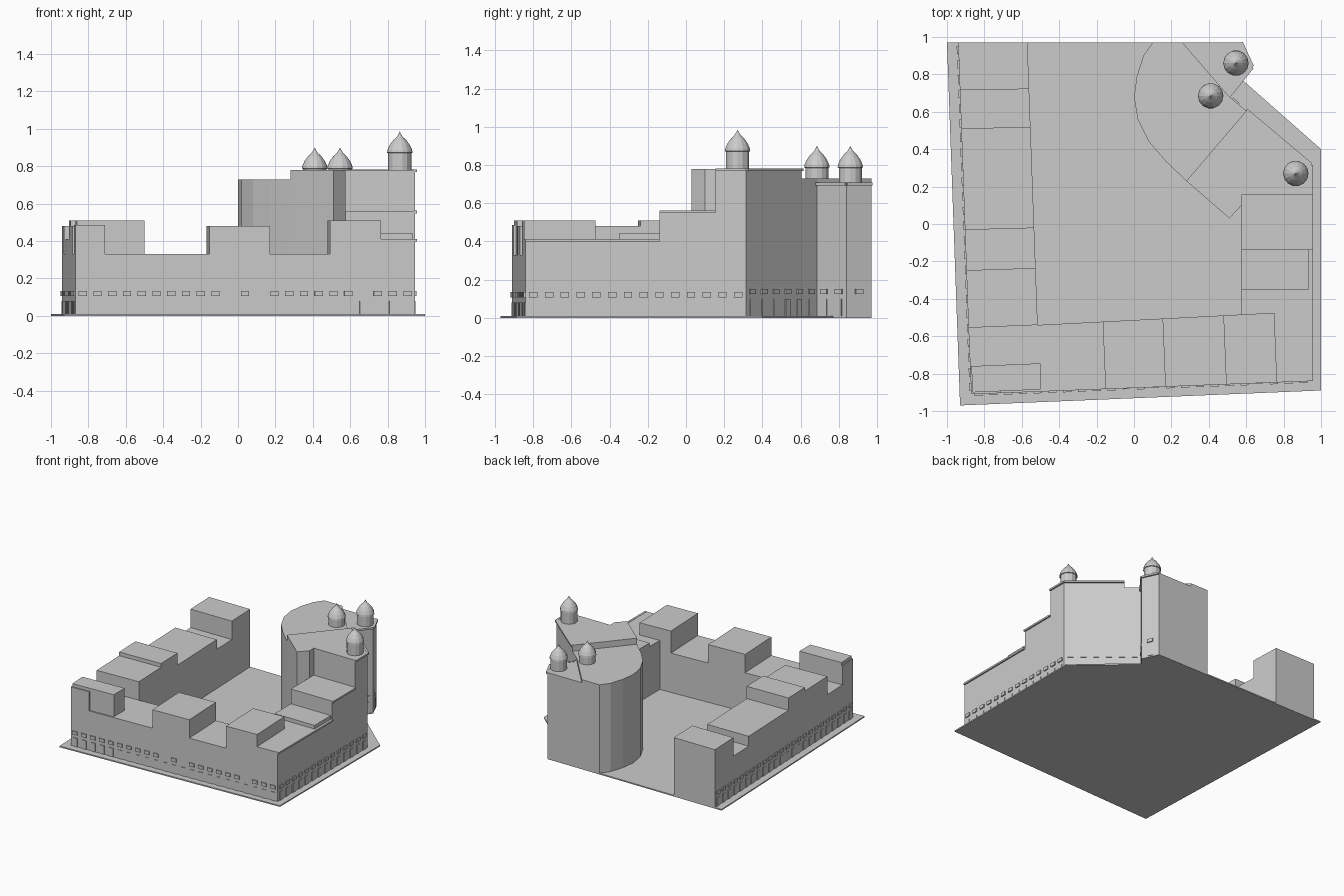
import bpy, bmesh, math
from mathutils import Vector

cube = bpy.data.objects.get("Cube")
if cube:
    bpy.data.objects.remove(cube, do_unlink=True)

stone = bpy.data.materials.new("light_grey_stone")
stone.use_nodes = True
stone.diffuse_color = (0.6, 0.6, 0.6, 1)
stone.node_tree.nodes["Principled BSDF"].inputs["Base Color"].default_value = (0.6, 0.6, 0.6, 1)

FLOOR = 0.01


def finish(name, bm):
    bmesh.ops.recalc_face_normals(bm, faces=bm.faces)
    mesh = bpy.data.meshes.new(name)
    bm.to_mesh(mesh)
    bm.free()
    mesh.materials.append(stone)
    obj = bpy.data.objects.new(name, mesh)
    bpy.context.collection.objects.link(obj)
    return obj


def add_prism(bm, outline, z0, z1):
    low = [bm.verts.new((x, y, z0)) for x, y in outline]
    high = [bm.verts.new((x, y, z1)) for x, y in outline]
    bm.faces.new(low)
    bm.faces.new(high)
    for i in range(len(low)):
        j = (i + 1) % len(low)
        bm.faces.new((low[i], low[j], high[j], high[i]))


def prism(name, outline, z1, z0=FLOOR):
    bm = bmesh.new()
    add_prism(bm, outline, z0, z1)
    return finish(name, bm)


def along(line, t):
    a, b = Vector(line[0]), Vector(line[1])
    return tuple(a.lerp(b, t))


def strip(bm, line, s0, s1, z0, z1, depth):
    """Thin box on a wall line, outward being to the right of its direction."""
    a, b = Vector(line[0]), Vector(line[1])
    d = (b - a).normalized()
    out = Vector((d.y, -d.x))
    p, q = a + d * s0, a + d * s1
    add_prism(bm, [p - out * 0.004, q - out * 0.004, q + out * depth, p + out * depth], z0, z1)


def facade(name, line, spacing=0.078, lift=0.0, skip=()):
    """Row of small windows above a row of tall doorway panels."""
    length = (Vector(line[1]) - Vector(line[0])).length
    count = max(1, int(length / spacing))
    step = length / count
    windows, doors = bmesh.new(), bmesh.new()
    for i in range(count):
        mid = (i + 0.5) * step
        if i not in skip:
            strip(windows, line, mid - 0.022, mid + 0.022, 0.107 + lift, 0.134 + lift, 0.009)
        strip(doors, line, mid - 0.018, mid + 0.018, FLOOR, 0.08 + lift, 0.005)
    finish(name + "_windows", windows)
    finish(name + "_doors", doors)


def cornice(name, line, z, depth=0.012):
    bm = bmesh.new()
    strip(bm, line, 0, (Vector(line[1]) - Vector(line[0])).length, z - 0.012, z + 0.002, depth)
    finish(name, bm)


def turret(name, x, y, z):
    """Round turret with a pointed onion cap."""
    profile = [(0.062, 0), (0.062, 0.095), (0.068, 0.097), (0.066, 0.112), (0.054, 0.138),
               (0.036, 0.163), (0.016, 0.182), (0.006, 0.198)]
    sides = 14
    bm = bmesh.new()
    rings = [[bm.verts.new((x + r * math.cos(math.tau * i / sides),
                            y + r * math.sin(math.tau * i / sides), z + h))
              for i in range(sides)] for r, h in profile]
    tip = bm.verts.new((x, y, z + 0.21))
    bm.faces.new(rings[0])
    for i in range(sides):
        j = (i + 1) % sides
        for lower, upper in zip(rings, rings[1:]):
            bm.faces.new((lower[i], lower[j], upper[j], upper[i]))
        bm.faces.new((rings[-1][i], rings[-1][j], tip))
    finish(name, bm)


# Ground plate
prism("ground_plate", [(-1, 0.97), (0.57, 0.97), (0.63, 0.84), (0.58, 0.77), (1, 0.4),
                       (1, -0.89), (-0.93, -0.97)], FLOOR, 0)

# West wing, stepped from north to south
west_outer = ((-0.94, 0.97), (-0.885, -0.555))
west_inner = ((-0.57, 0.97), (-0.515, -0.54))
west_steps = [(0, 0.165, 0.48), (0.165, 0.3, 0.33), (0.3, 0.655, 0.41),
              (0.655, 0.8, 0.51), (0.8, 1, 0.48)]
for n, (t0, t1, z) in enumerate(west_steps):
    prism(f"west_wing_{n + 1}", [along(west_outer, t0), along(west_outer, t1),
                                 along(west_inner, t1), along(west_inner, t0)], z)

# Southwest corner with its roof block and raised wall
prism("southwest_corner", [(-0.885, -0.555), (-0.87, -0.91), (-0.5, -0.896), (-0.515, -0.54)], 0.33)
prism("corner_roof_block", [(-0.87, -0.76), (-0.862, -0.9), (-0.5, -0.885), (-0.5, -0.745)], 0.51, 0.32)
prism("corner_raised_wall", [(-0.876, -0.76), (-0.87, -0.91), (-0.71, -0.904), (-0.71, -0.8)], 0.485, 0.32)

# South wing, stepped from west to east
south_outer = ((-0.5, -0.896), (0.765, -0.847))
south_inner = ((-0.515, -0.54), (0.75, -0.475))
south_steps = [(0, 0.275, 0.33), (0.275, 0.53, 0.48), (0.53, 0.785, 0.33), (0.785, 1, 0.51)]
for n, (t0, t1, z) in enumerate(south_steps):
    prism(f"south_wing_{n + 1}", [along(south_outer, t0), along(south_outer, t1),
                                  along(south_inner, t1), along(south_inner, t0)], z)

# East wing
prism("east_wing", [(0.575, -0.484), (0.75, -0.475), (0.765, -0.847), (0.945, -0.84),
                    (0.945, -0.14), (0.575, -0.14)], 0.41)
prism("east_roof_block", [(0.575, -0.35), (0.935, -0.35), (0.935, -0.13), (0.575, -0.13)], 0.44, 0.4)
prism("east_high_block", [(0.575, -0.14), (0.945, -0.14), (0.945, 0.155), (0.575, 0.155)], 0.56)

# Northeast hall, round tower and end pavilion
prism("northeast_hall", [(0.28, 0.23), (0.51, 0.03), (0.575, 0.1), (0.575, 0.155), (0.945, 0.155),
                         (0.945, 0.315), (0.6, 0.605)], 0.78)
prism("round_tower", [(0.1, 0.97), (0.05, 0.9), (0.015, 0.79), (0, 0.68), (0.02, 0.56), (0.08, 0.44),
                      (0.17, 0.335), (0.28, 0.23), (0.6, 0.605), (0.505, 0.685), (0.26, 0.97)], 0.73)
prism("end_pavilion", [(0.26, 0.97), (0.505, 0.685), (0.63, 0.84), (0.57, 0.97)], 0.705)

# Turrets
for name, x, y, z in [("tower_turret", 0.41, 0.685, 0.69), ("pavilion_turret", 0.545, 0.86, 0.69),
                      ("hall_turret", 0.865, 0.27, 0.775)]:
    turret(name, x, y, z)

# Windows and doorways on the street walls
street = {
    "west": ((-0.94, 0.97), (-0.87, -0.91)),
    "south": ((-0.87, -0.91), (0.945, -0.84)),
    "east": ((0.945, -0.84), (0.945, 0.315)),
}
facade("west", street["west"])
facade("south", street["south"], skip=(10, 12, 19))
facade("east", street["east"])
hall = ((0.945, 0.315), (0.505, 0.685))
pavilion_side = ((0.505, 0.685), (0.63, 0.84))
pavilion_end = ((0.63, 0.84), (0.57, 0.97))
for name, line in [("hall", hall), ("pavilion_side", pavilion_side), ("pavilion_end", pavilion_end)]:
    facade(name, line, 0.085, 0.018)

# Roof cornices
for name, line, z in [
        ("hall_cornice", ((0.945, 0.315), (0.6, 0.605)), 0.78),
        ("hall_east_cornice", ((0.945, 0.155), (0.945, 0.315)), 0.78),
        ("high_block_cornice", ((0.945, -0.14), (0.945, 0.155)), 0.56),
        ("east_cornice", ((0.945, -0.84), (0.945, -0.14)), 0.41),
        ("pavilion_side_cornice", pavilion_side, 0.705),
        ("pavilion_end_cornice", pavilion_end, 0.705)]:
    cornice(name, line, z)
